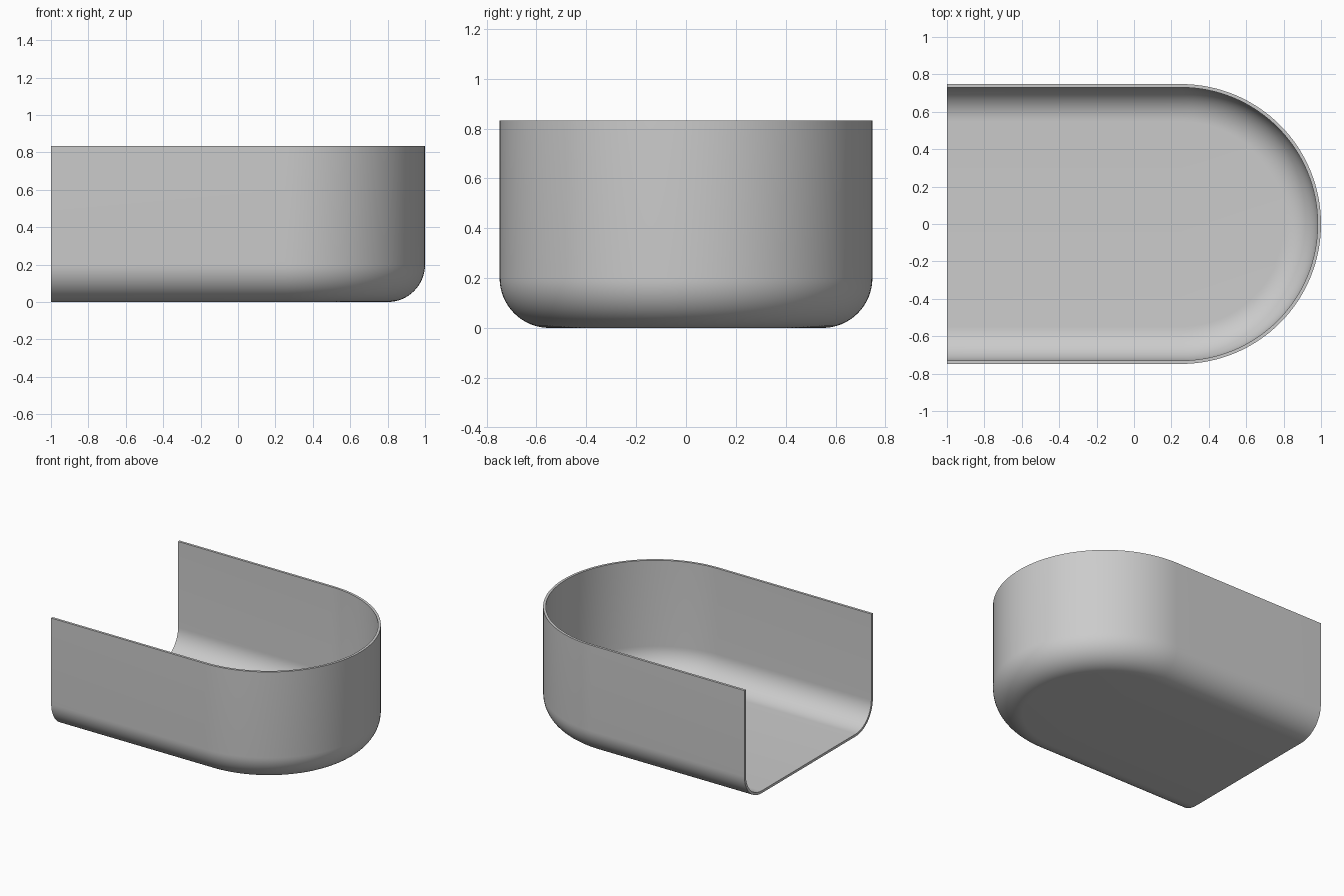
import bpy
import bmesh
from math import sin, cos, pi, radians

cube = bpy.data.objects.get("Cube")
if cube:
    bpy.data.objects.remove(cube)

RADIUS, HEIGHT, WALL, FILLET = 0.748, 0.833, 0.018, 0.2
ARC_STEPS, FILLET_STEPS = 64, 16
CENTRE_X = 1 - RADIUS


def wall_profile(offset):
    """Inset and height from the floor edge, round the fillet, up to the rim."""
    r = FILLET - offset
    angles = [pi / 2 * i / FILLET_STEPS for i in range(FILLET_STEPS + 1)]
    return [(FILLET - r * sin(a), FILLET - r * cos(a)) for a in angles] + [(offset, HEIGHT)]


def u_loop(bm, inset, z):
    """Straight side, half circle, straight side, open at the -x end."""
    r = RADIUS - inset
    angles = [-pi / 2 + pi * i / ARC_STEPS for i in range(ARC_STEPS + 1)]
    path = [(-1, -r)] + [(CENTRE_X + r * cos(a), r * sin(a)) for a in angles] + [(-1, r)]
    return [bm.verts.new((x, y, z)) for x, y in path]


def bridge(bm, a, b):
    for i in range(len(a) - 1):
        bm.faces.new((a[i], a[i + 1], b[i + 1], b[i]))


bm = bmesh.new()
outer = [u_loop(bm, *p) for p in wall_profile(0)]
inner = [u_loop(bm, *p) for p in wall_profile(WALL)]

# Wall skins, floor and rim
for skin in (outer, inner):
    for low, high in zip(skin, skin[1:]):
        bridge(bm, low, high)
    bm.faces.new(skin[0])
bridge(bm, outer[-1], inner[-1])

# Cut edge at the open end
for i in range(len(outer) - 1):
    for end in (0, -1):
        bm.faces.new((outer[i][end], outer[i + 1][end], inner[i + 1][end], inner[i][end]))
bm.faces.new((outer[0][0], outer[0][-1], inner[0][-1], inner[0][0]))
bmesh.ops.recalc_face_normals(bm, faces=bm.faces)

mesh = bpy.data.meshes.new("open_tray")
bm.to_mesh(mesh)
bm.free()
tray = bpy.data.objects.new("open_tray", mesh)
bpy.context.collection.objects.link(tray)

# Plain grey
grey = bpy.data.materials.new("plain_grey")
grey.use_nodes = True
colour = (0.6, 0.6, 0.6, 1)
grey.diffuse_color = colour
grey.node_tree.nodes["Principled BSDF"].inputs["Base Color"].default_value = colour
mesh.materials.append(grey)

# Smooth curves with sharp rim and end edges
bpy.ops.object.select_all(action="DESELECT")
tray.select_set(True)
bpy.context.view_layer.objects.active = tray
bpy.ops.object.shade_smooth_by_angle(angle=radians(30))
